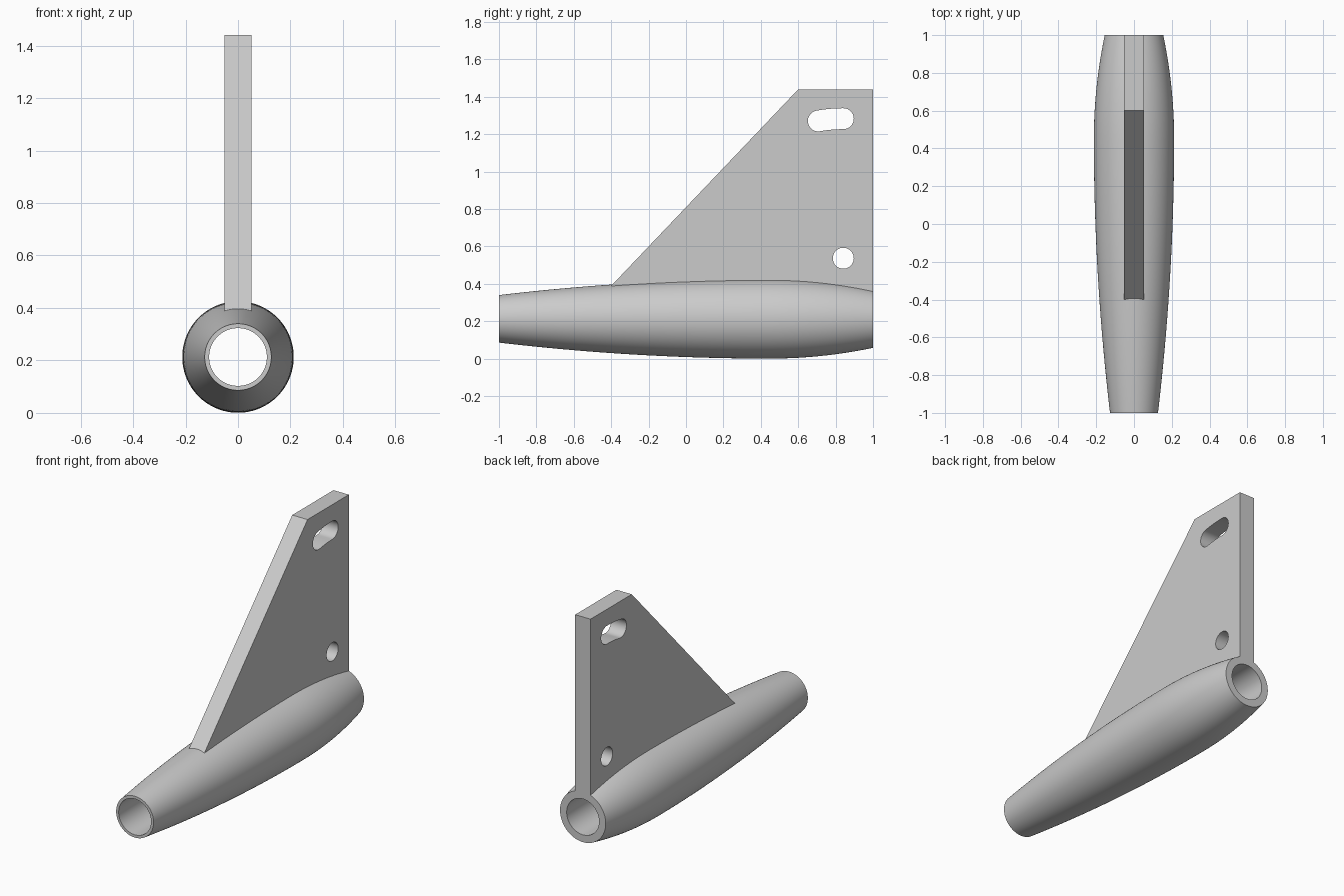
import bpy
import bmesh
from math import sin, cos, pi, radians
from mathutils import Matrix

if "Cube" in bpy.data.objects:
    bpy.data.objects.remove(bpy.data.objects["Cube"], do_unlink=True)

AXIS_Z = 0.213
BORE = 0.11
SIDES = 96

grey = bpy.data.materials.new("plain grey")
grey.use_nodes = True
grey.diffuse_color = (0.6, 0.6, 0.6, 1)
grey.node_tree.nodes["Principled BSDF"].inputs["Base Color"].default_value = (0.6, 0.6, 0.6, 1)


def smooth(obj):
    bpy.ops.object.select_all(action='DESELECT')
    obj.select_set(True)
    bpy.context.view_layer.objects.active = obj
    bpy.ops.object.shade_smooth_by_angle(angle=radians(30))


def body_radius(y):
    # swells to its widest at y = 0.45, then tapers to the back
    if y < 0.45:
        return 0.2125 - 0.0855 * ((0.45 - y) / 1.45) ** 2
    return 0.2125 - 0.0575 * ((y - 0.45) / 0.55) ** 2


# Hollow body: outer skin and straight bore revolved about the y axis
steps = 40
stations = [-1 + 2 * i / steps for i in range(steps + 1)]
profile = [(y, body_radius(y)) for y in stations] + [(1, BORE), (-1, BORE)]
bm = bmesh.new()
rings = [[bm.verts.new((r * cos(2 * pi * k / SIDES), y, AXIS_Z + r * sin(2 * pi * k / SIDES)))
          for k in range(SIDES)] for y, r in profile]
for i, ring in enumerate(rings):
    after = rings[(i + 1) % len(rings)]
    for k in range(SIDES):
        n = (k + 1) % SIDES
        bm.faces.new((ring[k], ring[n], after[n], after[k]))
bmesh.ops.recalc_face_normals(bm, faces=bm.faces)
mesh = bpy.data.meshes.new("hollow_body")
bm.to_mesh(mesh)
bm.free()
body = bpy.data.objects.new("hollow_body", mesh)
bpy.context.collection.objects.link(body)
mesh.materials.append(grey)
smooth(body)


def arc(cx, cy, r, start, end, count):
    return [(cx + r * cos(radians(start + (end - start) * i / count)),
             cy + r * sin(radians(start + (end - start) * i / count))) for i in range(count + 1)]


# Fin outline, round pivot hole, and a slot curved about that hole
PIVOT = (0.841, 0.537)
HOLE, REACH, SWING = 0.056, 0.746, 10.3
slot_ends = arc(*PIVOT, REACH, 90, 90 + SWING, 1)
slot = (arc(*PIVOT, REACH + HOLE, 90, 90 + SWING, 6)
        + arc(*slot_ends[1], HOLE, 90 + SWING, 270 + SWING, 20)[1:]
        + arc(*PIVOT, REACH - HOLE, 90 + SWING, 90, 6)[1:]
        + arc(*slot_ends[0], HOLE, -90, 90, 20)[1:-1])
outline = [(-0.447, 0.34), (1, 0.355), (1, 1.44), (0.6, 1.44)]
pivot_hole = arc(*PIVOT, HOLE, 0, 360, 40)[:-1]

curve = bpy.data.curves.new("fin", 'CURVE')
curve.dimensions = '2D'
curve.fill_mode = 'BOTH'
curve.extrude = 0.052
for loop in (outline, pivot_hole, slot):
    spline = curve.splines.new('POLY')
    spline.points.add(len(loop) - 1)
    for point, (u, v) in zip(spline.points, loop):
        point.co = (u, v, 0, 1)
    spline.use_cyclic_u = True
curve.materials.append(grey)
fin = bpy.data.objects.new("fin", curve)
bpy.context.collection.objects.link(fin)

# Stand the flat plate upright in the y-z plane
bpy.ops.object.select_all(action='DESELECT')
fin.select_set(True)
bpy.context.view_layer.objects.active = fin
bpy.ops.object.convert(target='MESH')
fin = bpy.context.view_layer.objects.active
fin.data.transform(Matrix(((0, 0, 1, 0), (1, 0, 0, 0), (0, 1, 0, 0), (0, 0, 0, 1))))
bm = bmesh.new()
bm.from_mesh(fin.data)
bmesh.ops.remove_doubles(bm, verts=bm.verts, dist=0.0001)
bmesh.ops.recalc_face_normals(bm, faces=bm.faces)
bm.to_mesh(fin.data)
bm.free()
smooth(fin)
